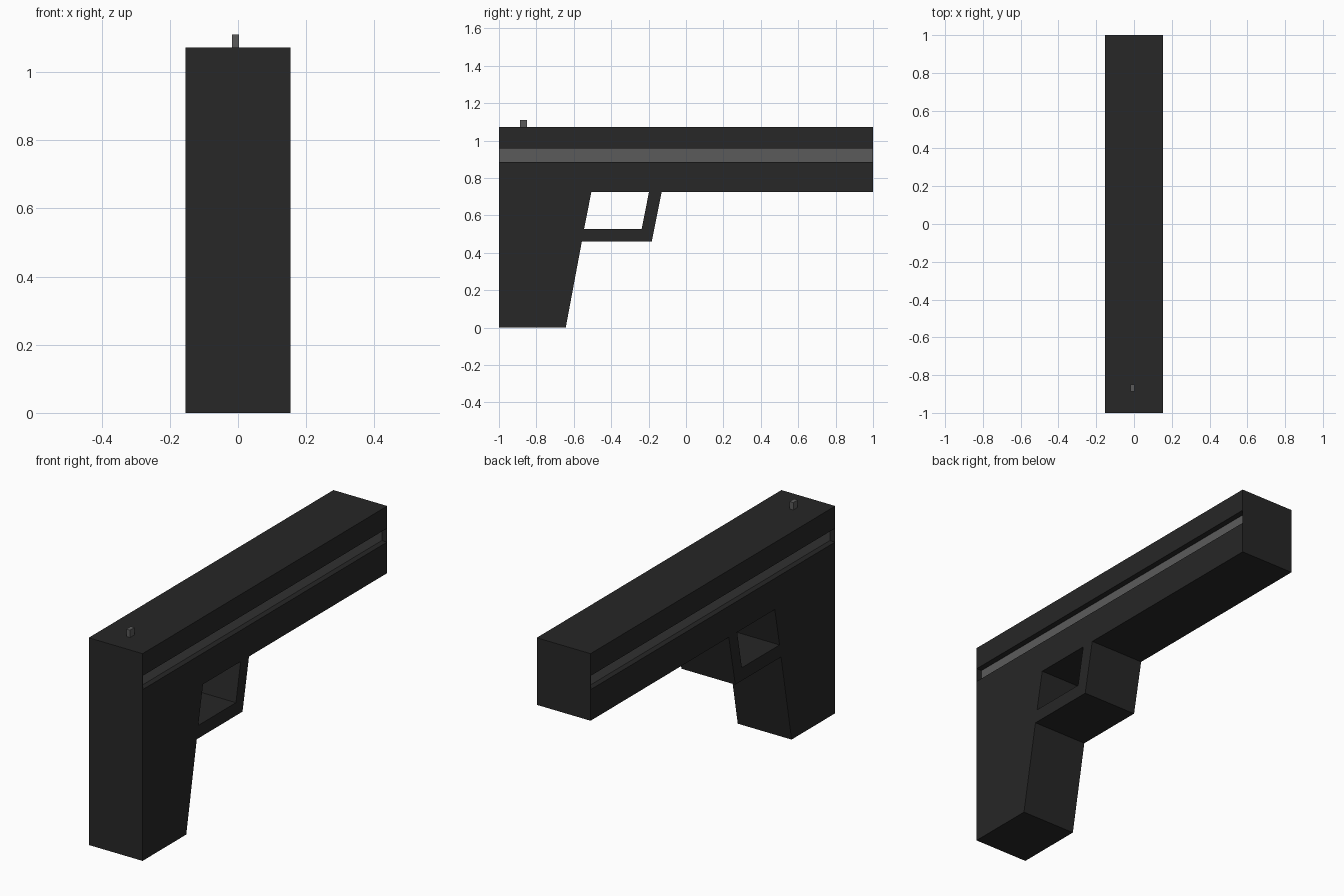
import bpy, bmesh
from mathutils import Vector

if "Cube" in bpy.data.objects:
    bpy.data.objects.remove(bpy.data.objects["Cube"])

HALF = 0.154      # half width of the body
DEPTH = 0.03      # side groove depth


def material(name, value):
    m = bpy.data.materials.new(name)
    m.diffuse_color = (value, value, value, 1)
    m.use_nodes = True
    m.node_tree.nodes["Principled BSDF"].inputs["Base Color"].default_value = m.diffuse_color
    return m


dark = material("dark_body", 0.02)
grey = material("grey_trim", 0.105)


def prism(name, profile, x0, x1, mats):
    """Extrude a (y, z) profile from x0 to x1."""
    bm = bmesh.new()
    face = bm.faces.new([bm.verts.new((x0, y, z)) for y, z in profile])
    ext = bmesh.ops.extrude_face_region(bm, geom=[face])
    moved = [v for v in ext["geom"] if isinstance(v, bmesh.types.BMVert)]
    bmesh.ops.translate(bm, verts=moved, vec=Vector((x1 - x0, 0, 0)))
    bmesh.ops.recalc_face_normals(bm, faces=bm.faces)
    mesh = bpy.data.meshes.new(name)
    bm.to_mesh(mesh)
    bm.free()
    for m in mats:
        mesh.materials.append(m)
    ob = bpy.data.objects.new(name, mesh)
    bpy.context.collection.objects.link(ob)
    return ob


def rect(y0, y1, z0, z1):
    return [(y0, z0), (y1, z0), (y1, z1), (y0, z1)]


def cut(target, cutter):
    mod = target.modifiers.new(cutter.name, 'BOOLEAN')
    mod.operation = 'DIFFERENCE'
    mod.solver = 'EXACT'
    mod.material_mode = 'TRANSFER'
    mod.object = cutter
    cutter.hide_render = True
    cutter.display_type = 'WIRE'


# Barrel, grip and guard share one outline
body = prism("body", [(-1, 0), (-0.643, 0), (-0.557, 0.46), (-0.183, 0.46),
                      (-0.13, 0.725), (1, 0.725), (1, 1.072), (-1, 1.072)],
             -HALF, HALF, [dark, grey])

# Opening inside the guard
cut(body, prism("guard_opening_cutter",
                [(-0.545, 0.527), (-0.237, 0.527), (-0.198, 0.725), (-0.506, 0.725)],
                -0.3, 0.3, [dark]))

# Long groove on each side, with a grey floor
for side, label in ((1, "right"), (-1, "left")):
    groove = prism(label + "_groove_cutter", rect(-0.998, 0.998, 0.886, 0.957),
                   side * (HALF - DEPTH), side * 0.3, [dark, grey])
    for f in groove.data.polygons:
        if abs(f.center.x) < HALF:
            f.material_index = 1
    cut(body, groove)

# Small sight on top
prism("rear_sight", rect(-0.887, -0.851, 1.072, 1.11), -0.018, 0.003, [grey])
